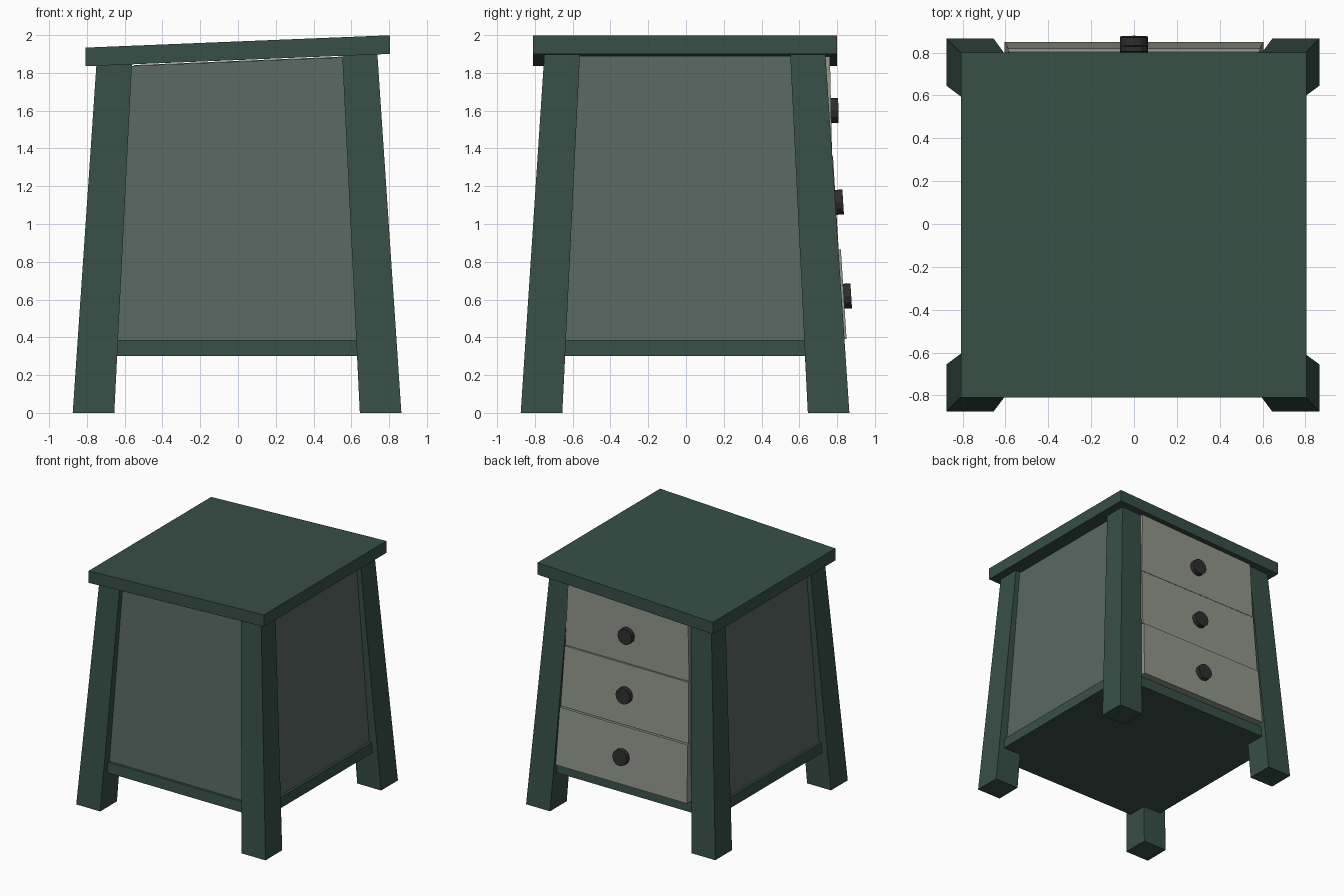
import bpy
import math

if "Cube" in bpy.data.objects:
    bpy.data.objects.remove(bpy.data.objects["Cube"])


def material(name, rgb):
    m = bpy.data.materials.new(name)
    m.diffuse_color = (*rgb, 1)
    m.use_nodes = True
    m.node_tree.nodes["Principled BSDF"].inputs["Base Color"].default_value = m.diffuse_color
    return m


GREEN = material("dark_green", (0.038, 0.078, 0.061))
PANEL = material("grey_green", (0.100, 0.138, 0.122))
CREAM = material("pale_drawer", (0.28, 0.305, 0.25))
BLACK = material("knob_black", (0.026, 0.028, 0.026))


def under_top(x, gap=0.0):
    """Height of the sloping underside of the top board."""
    return 1.868 + 0.0405 * x - gap


def tapered_box(name, low, high, z0, z1, mat):
    """Box between two rectangles (x0, x1, y0, y1); z0 / z1 may be functions of x."""
    verts = []
    for (x0, x1, y0, y1), z in ((low, z0), (high, z1)):
        for x, y in ((x0, y0), (x1, y0), (x1, y1), (x0, y1)):
            verts.append((x, y, z(x) if callable(z) else z))
    faces = [(3, 2, 1, 0), (4, 5, 6, 7)]
    faces += [(i, (i + 1) % 4, (i + 1) % 4 + 4, i + 4) for i in range(4)]
    mesh = bpy.data.meshes.new(name)
    mesh.from_pydata(verts, [], faces)
    mesh.materials.append(mat)
    ob = bpy.data.objects.new(name, mesh)
    bpy.context.collection.objects.link(ob)
    return ob


# Sloping top board
board = (-0.807, 0.805, -0.81, 0.80)
tapered_box("top_board", board, board, under_top,
            lambda x: under_top(x) + 0.0985, GREEN)

# Splayed legs: (inner, outer) extents at foot and at top
foot = {-1: (-0.875, -0.655), 1: (0.645, 0.865)}
head = {-1: (-0.75, -0.562), 1: (0.552, 0.738)}
for side, sx in (("left", -1), ("right", 1)):
    for end, sy in (("front", -1), ("back", 1)):
        tapered_box(f"{end}_{side}_leg", (*foot[sx], *foot[sy]),
                    (*head[sx], *head[sy]), 0, under_top, GREEN)

# Bottom shelf and panelled body
tapered_box("bottom_shelf", (-0.805, 0.795, -0.805, 0.80),
            (-0.80, 0.79, -0.80, 0.795), 0.30, 0.387, GREEN)
tapered_box("body_panels", (-0.78, 0.77, -0.78, 0.72),
            (-0.71, 0.70, -0.71, 0.66), 0.387,
            lambda x: under_top(x, 0.008), PANEL)

# Drawers at the back: z low, z high, face y low, face y high, knob z
drawers = [("lower", 0.392, 0.864, 0.850, 0.820, 0.618),
           ("middle", 0.870, 1.362, 0.808, 0.778, 1.115),
           ("upper", 1.368, None, 0.773, 0.762, 1.600)]


def half_width(z):
    return 0.605 - (z - 0.39) * 0.036


for name, z0, z1, y0, y1, zk in drawers:
    zt = z1 or 1.87
    w0, w1 = half_width(z0), half_width(zt)
    tapered_box(f"{name}_drawer", (-w0, w0, 0.60, y0), (-w1, w1, 0.60, y1),
                z0, z1 or (lambda x: under_top(x, 0.004)), CREAM)
    # Round knob, tilted with the drawer face
    tilt = math.atan2(y0 - y1, zt - z0)
    yk = y0 + (y1 - y0) * (zk - z0) / (zt - z0)
    bpy.ops.mesh.primitive_cylinder_add(
        vertices=12, radius=0.066, depth=0.06,
        location=(0, yk + 0.009, zk), rotation=(math.pi / 2 + tilt, 0, 0))
    knob = bpy.context.object
    knob.name = f"{name}_knob"
    knob.data.materials.append(BLACK)
